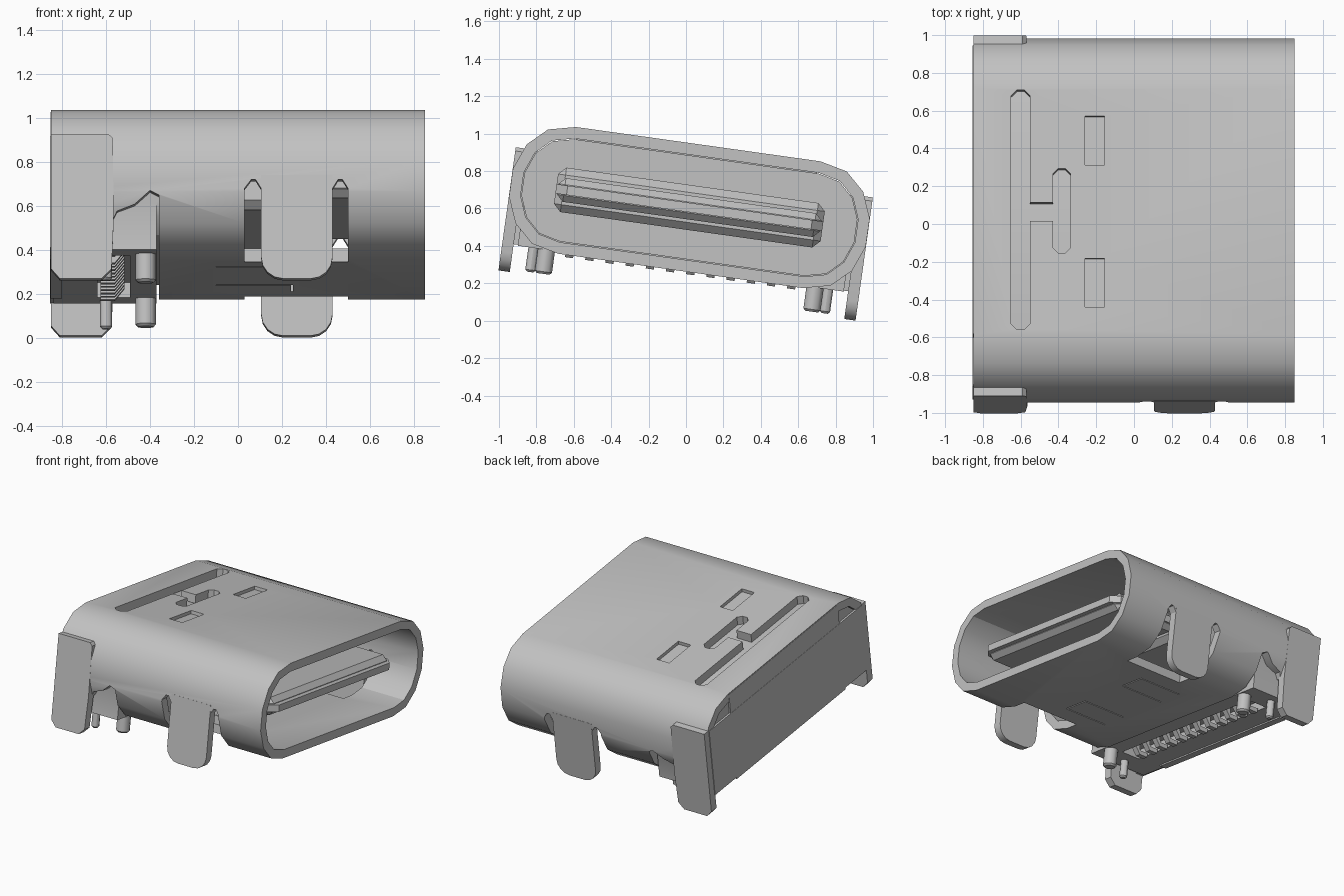
import bpy, bmesh
from math import pi, cos, sin, radians
from mathutils import Matrix

cube = bpy.data.objects.get("Cube")
if cube:
    bpy.data.objects.remove(cube, do_unlink=True)

GREY = (0.54, 0.54, 0.54, 1)
metal = bpy.data.materials.new("light_grey")
metal.use_nodes = True
metal.diffuse_color = GREY
metal.node_tree.nodes["Principled BSDF"].inputs["Base Color"].default_value = GREY
parts = []


def prism(name, pts, axis, a, b, keep=True):
    """Extrude a 2D outline along an axis; remaining axes stay in xyz order."""
    bm = bmesh.new()

    def place(p, d):
        c = list(p)
        c.insert("xyz".index(axis), d)
        return bm.verts.new(c)
    low = [place(p, a) for p in pts]
    high = [place(p, b) for p in pts]
    n = len(pts)
    bm.faces.new(low)
    bm.faces.new(high)
    for i in range(n):
        j = (i + 1) % n
        bm.faces.new((low[i], low[j], high[j], high[i]))
    bmesh.ops.recalc_face_normals(bm, faces=bm.faces)
    mesh = bpy.data.meshes.new(name)
    bm.to_mesh(mesh)
    bm.free()
    ob = bpy.data.objects.new(name, mesh)
    bpy.context.collection.objects.link(ob)
    mesh.materials.append(metal)
    if keep:
        parts.append(ob)
    return ob


def rect(x0, x1, y0, y1):
    return [(x0, y0), (x1, y0), (x1, y1), (x0, y1)]


def box(name, x, y, z, keep=True):
    return prism(name, rect(*x, *y), "z", *z, keep)


def capsule(ru, rv, half=0.66, n=7):
    """Outline with flat middle and slightly squared, faceted round ends."""
    ends = []
    for s in (1, -1):
        for i in range(n + 1):
            t = -pi / 2 + pi * i / n
            ends.append((s * (half + ru * max(cos(t), 0) ** 0.9), s * rv * sin(t)))
    return ends


def slot(x0, x1, y0, y1):
    """Slot outline along y with chamfered ends."""
    c = (x1 - x0) * 0.3
    return [(x0, y0 + c), (x0 + c, y0), (x1 - c, y0), (x1, y0 + c),
            (x1, y1 - c), (x1 - c, y1), (x0 + c, y1), (x0, y1 - c)]


def activate(ob):
    bpy.ops.object.select_all(action="DESELECT")
    ob.select_set(True)
    bpy.context.view_layer.objects.active = ob


def combine(ob, tool, operation="DIFFERENCE"):
    activate(ob)
    m = ob.modifiers.new("cut", "BOOLEAN")
    m.object, m.operation, m.solver = tool, operation, "EXACT"
    bpy.ops.object.modifier_apply(modifier=m.name)
    bpy.data.objects.remove(tool, do_unlink=True)


def chamfer(ob, width):
    activate(ob)
    m = ob.modifiers.new("chamfer", "BEVEL")
    m.width, m.segments = width, 1
    bpy.ops.object.modifier_apply(modifier=m.name)


# Hollow metal shell
shell = prism("shell", capsule(0.31, 0.342), "x", -0.85, 0.85)
combine(shell, prism("bore", capsule(0.248, 0.28), "x", -1, 1, False))

# Lower rear of the shell is open around the housing
rear_cut = [(-1, -1), (-0.36, -1), (-0.36, -0.09), (-0.4, -0.07),
            (-0.47, -0.13), (-0.55, -0.16), (-0.57, -0.2), (-1, -0.2)]
combine(shell, prism("rear_cut", rear_cut, "y", -1.2, 1.2, False))

# Openings around the middle legs, with pointed tops beside each leg
leg_cut = [(0.03, -0.6), (0.5, -0.6), (0.5, -0.06), (0.475, -0.02), (0.455, -0.02),
           (0.43, -0.06), (0.105, -0.06), (0.08, -0.02), (0.06, -0.02), (0.03, -0.06)]
for s in (1, -1):
    combine(shell, prism("leg_cut", leg_cut, "y", *sorted((s * 0.56, s * 1.2)), False))

# Through slots and shallow pockets in the top
top_cuts = [(slot(-0.65, -0.55, -0.63, 0.65), 0.2), (slot(-0.43, -0.335, -0.22, 0.23), 0.2),
            (rect(-0.56, -0.42, -0.05, 0.05), 0.2),
            (rect(-0.26, -0.155, 0.25, 0.51), 0.318), (rect(-0.26, -0.155, -0.51, -0.25), 0.318)]
for outline, depth in top_cuts:
    combine(shell, prism("top_cut", outline, "z", depth, 0.5, False))

# Thin spring outlines in the bottom
for s in (1, -1):
    for x, y in (((-0.1, 0.25), (0.2, 0.208)), ((-0.1, 0.25), (0.4, 0.408)),
                 ((0.242, 0.25), (0.2, 0.408))):
        combine(shell, box("slit", x, sorted(s * v for v in y), (-0.5, -0.2), False))

# Housing: rounded core filling the rear, with a square lower block
housing = prism("housing", capsule(0.244, 0.276), "x", -0.84, -0.14)
lower = box("lower_block", (-0.84, -0.37), (-0.88, 0.88), (-0.33, -0.06), False)
combine(housing, lower, "UNION")
combine(housing, box("pin_trough", (-0.64, -0.49), (-0.69, 0.69), (-0.5, -0.26), False))

# Back wall with square corner flaps
box("back_panel", (-0.852, -0.8), (-0.65, 0.65), (-0.34, 0.335))
box("back_flaps", (-0.854, -0.79), (-0.91, 0.91), (-0.325, 0.185))

# Tongue: thick collar, contact body and thin middle plate
chamfer(box("tongue_collar", (-0.2, 0.25), (-0.72, 0.72), (-0.12, 0.12)), 0.04)
chamfer(box("tongue_body", (-0.2, 0.75), (-0.71, 0.71), (-0.064, 0.064)), 0.035)
tip = [(-0.13, -0.72), (0.73, -0.72), (0.785, -0.66),
       (0.785, 0.66), (0.73, 0.72), (-0.13, 0.72)]
prism("tongue_plate", tip, "z", -0.025, 0.025)

# Row of contact pins
for i in range(12):
    y = -0.6 + i * 0.109
    prism("contact_pin", [(-0.625, -0.355), (-0.56, -0.355), (-0.515, -0.3),
                          (-0.515, -0.24), (-0.545, -0.24), (-0.56, -0.325),
                          (-0.625, -0.325)], "y", y - 0.022, y + 0.022)

# Mounting legs and locating posts on both sides
rear_leg = [(-0.85, -0.43), (-0.81, -0.475), (-0.62, -0.475), (-0.575, -0.43),
            (-0.565, -0.2), (-0.57, 0.17), (-0.59, 0.19), (-0.85, 0.19)]
mid_leg = [(0.105, 0), (0.43, 0)]
for cx, start in ((0.33, 0), (0.205, -pi / 2)):
    mid_leg += [(cx + 0.1 * cos(start - pi / 2 * k / 4),
                 -0.375 + 0.1 * sin(start - pi / 2 * k / 4)) for k in range(5)]
for s, side in ((1, "left"), (-1, "right")):
    span = sorted((s * 0.903, s * 0.964))
    prism(side + "_rear_leg", rear_leg, "y", *span)
    prism(side + "_middle_leg", mid_leg, "y", *span)
    for x, y, r in ((-0.42, 0.725, 0.05), (-0.6, 0.795, 0.03)):
        ring = [(x + r * cos(pi * k / 4 + pi / 8), s * y + r * sin(pi * k / 4 + pi / 8))
                for k in range(8)]
        post = prism(side + "_post", ring, "z", -0.46, -0.3)
        chamfer(post, 0.012)

# Shade, then tilt the whole assembly
tilt = Matrix.Translation((0, 0.018, 0.605)) @ Matrix.Rotation(radians(-8), 4, "X")
for ob in parts:
    activate(ob)
    bpy.ops.object.shade_smooth_by_angle(angle=radians(30))
    ob.matrix_world = tilt
